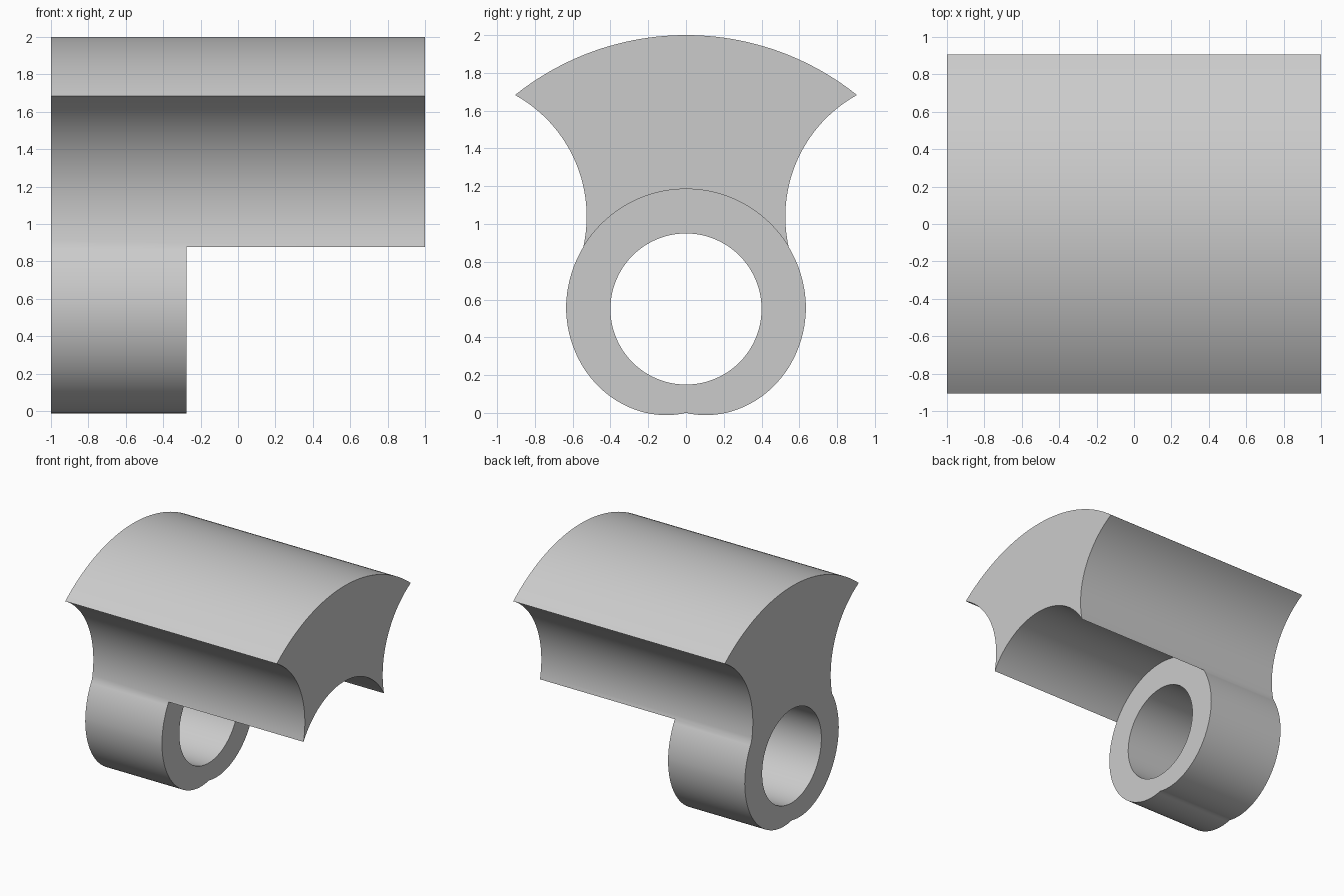
import bpy, bmesh
from math import atan2, cos, sin, pi, sqrt

if "Cube" in bpy.data.objects:
    bpy.data.objects.remove(bpy.data.objects["Cube"], do_unlink=True)

AXIS = 0.55                        # height of the bore axis
BORE, LUG, CROWN = 0.40, 0.635, 1.45
LUG_END = -0.275                   # x where the ring stops
TIP = 0.905                        # half width of the crown
FLANK, FLANK_Z = 0.737, 1.04       # radius and centre height of the concave flanks
FLANK_Y = 0.525 + FLANK


def arc(cy, cz, start, end, steps):
    """Points from start to end around the centre (cy, cz), the short way."""
    a = atan2(start[1] - cz, start[0] - cy)
    d = (atan2(end[1] - cz, end[0] - cy) - a + pi) % (2 * pi) - pi
    r0 = sqrt((start[0] - cy) ** 2 + (start[1] - cz) ** 2)
    r1 = sqrt((end[0] - cy) ** 2 + (end[1] - cz) ** 2)
    points = []
    for i in range(steps + 1):
        t = i / steps
        r = r0 + (r1 - r0) * t
        points.append((cy + r * cos(a + d * t), cz + r * sin(a + d * t)))
    return points


def mirrored(half):
    """Close a right-hand half outline that starts and ends at y = 0."""
    return half + [(-y, z) for y, z in reversed(half[1:-1])]


def prism(name, outline, x0, x1):
    """Extrude a y-z outline along x."""
    bm = bmesh.new()
    face = bm.faces.new([bm.verts.new((x0, y, z)) for y, z in outline])
    moved = bmesh.ops.extrude_face_region(bm, geom=[face], use_keep_orig=True)["geom"]
    bmesh.ops.translate(bm, vec=(x1 - x0, 0, 0),
                        verts=[v for v in moved if isinstance(v, bmesh.types.BMVert)])
    bmesh.ops.recalc_face_normals(bm, faces=bm.faces)
    mesh = bpy.data.meshes.new(name)
    bm.to_mesh(mesh)
    bm.free()
    obj = bpy.data.objects.new(name, mesh)
    bpy.context.collection.objects.link(obj)
    return obj


# Key points of the right half
bottom, top = (0, 0), (0, AXIS + CROWN)
hip = (LUG, AXIS)
waist_z = 0.878
waist = (sqrt(LUG ** 2 - (waist_z - AXIS) ** 2), waist_z)
tip = (TIP, AXIS + sqrt(CROWN ** 2 - TIP ** 2))
low_centre = LUG ** 2 / (2 * AXIS) / 2 + AXIS / 2

# Body: full silhouette extruded along the length
half = arc(0, low_centre, bottom, hip, 32)
half += arc(0, AXIS, hip, waist, 12)[1:]
half += arc(FLANK_Y, FLANK_Z, waist, tip, 28)[1:]
half += arc(0, AXIS, tip, top, 24)[1:]
body = prism("saddle_bracket", mirrored(half), -1, 1)

# Cutter for the arched underside beyond the ring
under = [(0, -0.2), (1.2, -0.2), (1.2, waist_z), waist]
under += arc(0, AXIS, waist, (0, AXIS + LUG), 28)[1:]
arch_cutter = prism("arch_cutter", mirrored(under), LUG_END, 1.2)

# Cutter for the round bore
ring = [(BORE * cos(i * pi / 48), AXIS + BORE * sin(i * pi / 48)) for i in range(96)]
bore_cutter = prism("bore_cutter", ring, -1.2, 0)

for cutter in (arch_cutter, bore_cutter):
    cutter.hide_render = True
    mod = body.modifiers.new(cutter.name, "BOOLEAN")
    mod.operation = "DIFFERENCE"
    mod.solver = "EXACT"
    mod.object = cutter

# Bake the cuts and drop the cutters
bpy.context.view_layer.update()
graph = bpy.context.evaluated_depsgraph_get()
cut_mesh = bpy.data.meshes.new_from_object(body.evaluated_get(graph))
body.modifiers.clear()
body.data = cut_mesh
for cutter in (arch_cutter, bore_cutter):
    bpy.data.objects.remove(cutter, do_unlink=True)

# Plain grey material
grey = bpy.data.materials.new("light_grey")
grey.use_nodes = True
colour = (0.6, 0.6, 0.6, 1)
grey.diffuse_color = colour
grey.node_tree.nodes["Principled BSDF"].inputs["Base Color"].default_value = colour
body.data.materials.clear()
body.data.materials.append(grey)

# Smooth curved walls, crisp ends
bpy.ops.object.select_all(action="DESELECT")
body.select_set(True)
bpy.context.view_layer.objects.active = body
bpy.ops.object.shade_smooth_by_angle(angle=pi / 6)
